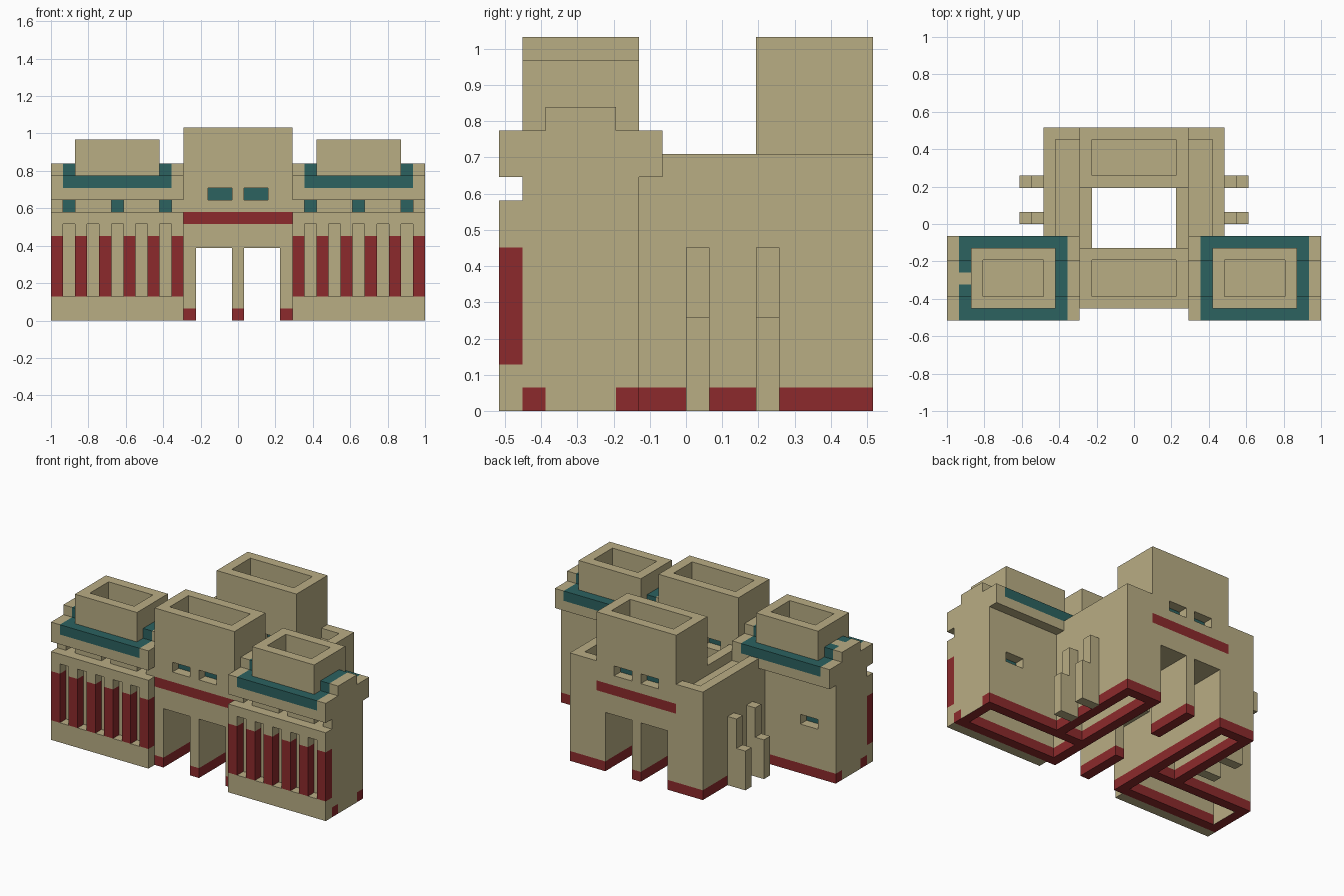
import bpy
import bmesh

cube = bpy.data.objects.get("Cube")
if cube:
    bpy.data.objects.remove(cube, do_unlink=True)

UNIT = 2 / 31          # edge of one building block
WIDTH, DEPTH = 31, 16  # model size in blocks


def make_material(name, rgb):
    mat = bpy.data.materials.new(name)
    mat.use_nodes = True
    mat.diffuse_color = (*rgb, 1)
    mat.node_tree.nodes["Principled BSDF"].inputs["Base Color"].default_value = (*rgb, 1)
    return mat


MATERIALS = [make_material("sandstone", (0.485, 0.418, 0.231)),
             make_material("dark_red", (0.262, 0.023, 0.025)),
             make_material("teal", (0.025, 0.122, 0.117))]
TAN, RED, TEAL = range(3)


def part(name, boxes, mirror=False):
    """One object from boxes (x0, x1, y0, y1, z0, z1, colour) in blocks."""
    bm = bmesh.new()
    for x0, x1, y0, y1, z0, z1, colour in boxes:
        if mirror:
            x0, x1 = WIDTH - x1, WIDTH - x0
        verts = bmesh.ops.create_cube(bm, size=1)["verts"]
        for v in verts:
            v.co.x = ((x0 if v.co.x < 0 else x1) - WIDTH / 2) * UNIT
            v.co.y = ((y0 if v.co.y < 0 else y1) - DEPTH / 2) * UNIT
            v.co.z = (z0 if v.co.z < 0 else z1) * UNIT
        for face in {f for v in verts for f in v.link_faces}:
            face.material_index = colour
    mesh = bpy.data.meshes.new(name)
    bm.to_mesh(mesh)
    bm.free()
    for mat in MATERIALS:
        mesh.materials.append(mat)
    obj = bpy.data.objects.new(name, mesh)
    bpy.context.collection.objects.link(obj)
    return obj


def wall(x0, x1, y0, y1, top):
    """Wall standing on a red plinth course."""
    return [(x0, x1, y0, y1, 0, 1, RED), (x0, x1, y0, y1, 1, top, TAN)]


def ring(x0, x1, y0, y1, z0, z1):
    """Open parapet, one block thick."""
    return [(x0, x1, y0, y0 + 1, z0, z1, TAN), (x0, x1, y1 - 1, y1, z0, z1, TAN),
            (x0, x0 + 1, y0 + 1, y1 - 1, z0, z1, TAN),
            (x1 - 1, x1, y0 + 1, y1 - 1, z0, z1, TAN)]


def windowed_course(x0, x1, y0, y1, z, windows):
    """One course of wall with gaps left for the windows."""
    boxes, start = [], x0
    for a, b in windows:
        boxes.append((start, a, y0, y1, z, z + 1, TAN))
        start = b
    return boxes + [(start, x1, y0, y1, z, z + 1, TAN)]


# Gate towers: three legs, lintel, red stripe, windows, open top
def gate_tower(name, y):
    legs = [b for x in (11, 15, 19) for b in wall(x, x + 1, y, y + 5, 6)]
    part(name + "_legs", legs)
    body = [(11, 20, y, y + 5, 6, 8, TAN),
            (11, 20, y + 1, y + 4, 8, 9, TAN),
            (11, 20, y, y + 5, 9, 10, TAN),
            (11, 20, y, y + 5, 11, 12, TAN)]
    body += ring(11, 20, y, y + 5, 12, 16)
    part(name + "_body", body)
    windows = [(13, 15), (16, 18)]
    course = [(11, 12, y + 1, y + 4, 10, 11, TAN), (19, 20, y + 1, y + 4, 10, 11, TAN),
              (12, 19, y + 1, y + 4, 10, 11, TEAL)]
    for face in (y, y + 4):
        course += windowed_course(11, 20, face, face + 1, 10, windows)
    part(name + "_windows", course)
    part(name + "_stripes", [(11, 20, f, f + 1, 8, 9, RED) for f in (y, y + 4)])


gate_tower("front_gate", 1)
gate_tower("back_gate", 11)

for side, flip in (("right", False), ("left", True)):
    # Courtyard side: double hollow wall, sunken walkway
    part(side + "_courtyard_walls",
         wall(8, 9, 6, 16, 11) + wall(9, 11, 15, 16, 11) + wall(11, 12, 6, 11, 11), flip)
    part(side + "_walkway", [(9, 11, 6, 15, 9, 10, TAN)], flip)

    # Stepped buttresses
    part(side + "_buttresses",
         [b for y in (8, 11) for b in ((7, 8, y, y + 1, 0, 7, TAN),
                                       (6, 7, y, y + 1, 0, 4, TAN))], flip)

    # Wing walls with a rear window
    walls = wall(0, 11, 1, 2, 9) + [(0, 1, 2, 5, 0, 10, TAN)]
    walls += [(0, 11, 5, 6, 0, 1, RED), (0, 11, 5, 6, 1, 5, TAN), (0, 11, 5, 6, 6, 10, TAN)]
    walls += windowed_course(0, 11, 5, 6, 5, [(2, 4)])
    wing = part(side + "_wing_walls", walls, flip)
    for face in wing.data.polygons:
        if face.normal.z < -0.9 and face.center.z < 0.01:
            face.material_index = RED
    part(side + "_rear_window", [(2, 4, 4.5, 5, 5, 6, TEAL)], flip)

    # Facade: base panel, red columns, ledge
    facade = [(0, 11, 0, 1, 0, 2, TAN), (0, 11, 0, 1, 8, 9, TAN)]
    for x in range(0, 11, 2):
        facade += [(x, x + 1, 0, 1, 2, 7, RED), (x, x + 1, 0, 1, 7, 8, TAN)]
    part(side + "_facade_columns", facade, flip)

    # Recessed window course under the cornice
    part(side + "_window_course",
         windowed_course(0, 11, 1, 2, 9, [(1, 2), (5, 6), (9, 10)])
         + [(1, 11, 2, 3, 9, 10, TEAL), (1, 11, 3, 5, 9, 10, TAN)], flip)

    # Cornice with teal roof and raised ends
    part(side + "_cornice",
         [(0, 11, 0, 7, 10, 11, TAN)]
         + [(x, x + 1, 0, 7, 11, 12, TAN) for x in (0, 10)]
         + [(x, x + 1, 2, 5, 12, 13, TAN) for x in (0, 10)], flip)
    trim = [(1, 10, 0, 7, 11, 12, TEAL), (9, 10, 2, 5, 12, 13, TEAL)]
    for y in (2, 3, 4):
        plain = y == 3 and not flip
        trim.append((1, 2, y, y + 1, 12, 13, TAN if plain else TEAL))
    part(side + "_roof_trim", trim, flip)

    # Open rooftop box
    part(side + "_roof_box", [(2, 9, 1, 6, 12, 13, TAN)] + ring(2, 9, 1, 6, 13, 15), flip)
